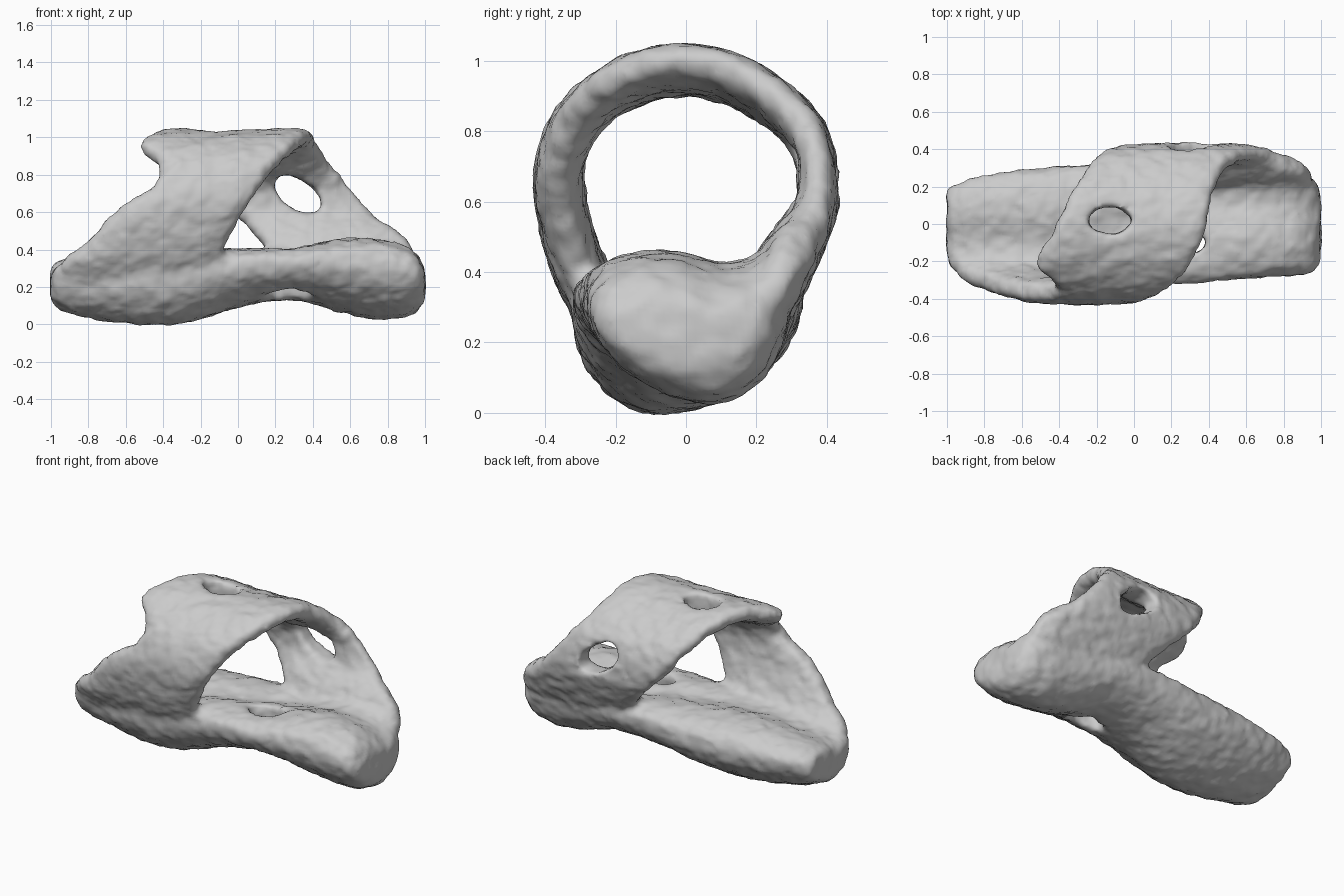
import bpy, bmesh, math
from mathutils import Matrix

if "Cube" in bpy.data.objects:
    bpy.data.objects.remove(bpy.data.objects["Cube"])


def add_object(name, bm):
    bmesh.ops.recalc_face_normals(bm, faces=bm.faces)
    mesh = bpy.data.meshes.new(name)
    bm.to_mesh(mesh)
    bm.free()
    ob = bpy.data.objects.new(name, mesh)
    bpy.context.collection.objects.link(ob)
    return ob


def loft(bm, rings):
    rows = [[bm.verts.new(p) for p in r] for r in rings]
    n = len(rows[0])
    for a, b in zip(rows, rows[1:]):
        for i in range(n):
            j = (i + 1) % n
            bm.faces.new((a[i], a[j], b[j], b[i]))
    bm.faces.new(rows[0])
    bm.faces.new(rows[-1])


def smooth_path(pts, steps=4):
    # Catmull-Rom interpolation of any number of columns
    out = []
    for i in range(len(pts) - 1):
        p = [pts[max(0, min(len(pts) - 1, i + k))] for k in (-1, 0, 1, 2)]
        for s in range(steps):
            t = s / steps
            out.append([0.5 * (2 * b + (c - a) * t + (2*a - 5*b + 4*c - d) * t**2
                               + (3*b - a - 3*c + d) * t**3) for a, b, c, d in zip(*p)])
    return out + [list(pts[-1])]


def spow(v, e):
    return math.copysign(abs(v) ** e, v)


# Solid base bar: x, y min, y max, z bottom, z top
sections = [(-1.0, -.15, .18, .15, .29), (-.97, -.24, .21, .09, .34),
            (-.8, -.28, .26, .035, .38), (-.5, -.32, .30, -.005, .41),
            (-.25, -.32, .32, .015, .41), (0, -.32, .33, .09, .415),
            (.3, -.32, .33, .13, .42), (.6, -.29, .31, .05, .465),
            (.8, -.28, .29, .025, .45), (.93, -.27, .26, .05, .40),
            (.985, -.23, .21, .1, .33), (1.0, -.16, .15, .16, .29)]
rings = []
for x, y0, y1, z0, z1 in smooth_path(sections):
    split = z0 + (z1 - z0) * .66
    side = max(-1, min(1, x / .3))
    ring = []
    for k in range(48):
        a = math.tau * k / 48
        c, s = math.cos(a), math.sin(a)
        y = (y0 + y1) / 2 + (y1 - y0) / 2 * spow(c, .75 if s > 0 else 1.12)
        if s > 0:
            # shallow channel along the top, beside the foot of the band
            z = split + (z1 - split) * spow(s, .7) - .04 * s * math.exp(-((y - .1 * side) / .1) ** 2)
        else:
            # keel leans toward the side where the band is attached
            z = split + (split - z0) * spow(s, 1.1)
            y += .055 * side * s * s
        ring.append((x, y, z))
    rings.append(ring)
bm = bmesh.new()
loft(bm, rings)

# Slanted band over the base: y, z, left edge x, right edge x, half thickness
band = [(-.18, .22, -.88, -.15, .06), (-.255, .32, -.95, -.11, .075),
        (-.315, .44, -.81, -.06, .075), (-.36, .62, -.64, .04, .07),
        (-.35, .75, -.44, .13, .068), (-.295, .86, -.43, .22, .068),
        (-.2, .94, -.53, .31, .068), (-.05, .99, -.44, .38, .07),
        (.1, .975, -.37, .41, .068), (.23, .91, -.29, .45, .066),
        (.335, .81, -.21, .53, .062), (.375, .69, -.13, .63, .058),
        (.365, .57, 0, .74, .063), (.3, .455, .11, .9, .08),
        (.24, .34, .2, .95, .08), (.17, .24, .25, .88, .06)]
path = smooth_path(band)
rings = []
for i, (y, z, xl, xr, half) in enumerate(path):
    a, b = path[max(i - 1, 0)], path[min(i + 1, len(path) - 1)]
    ty, tz = b[0] - a[0], b[1] - a[1]
    length = math.hypot(ty, tz)
    ny, nz = -tz / length, ty / length
    ring = []
    for k in range(24):
        t = math.tau * k / 24
        u, h = spow(math.cos(t), .8), half * spow(math.sin(t), .55)
        # slight saddle across the crown
        h += .04 * max(nz, 0) ** 2 * (u * u - .6)
        ring.append(((xl + xr) / 2 + (xr - xl) / 2 * u, y + ny * h, z + nz * h))
    rings.append(ring)
loft(bm, rings)
body = add_object("splint_body", bm)


# Oval cutters for the openings
def oval_cutter(name, matrix, rx, ry, depth):
    bm = bmesh.new()
    bmesh.ops.create_cone(bm, cap_ends=True, segments=32, radius1=1, radius2=1, depth=depth)
    bmesh.ops.scale(bm, vec=(rx, ry, 1), verts=bm.verts)
    bmesh.ops.transform(bm, matrix=matrix, verts=bm.verts)
    ob = add_object(name, bm)
    ob.hide_render = True
    ob.hide_set(True)
    return ob


cutters = [
    oval_cutter("top_hole_cutter", Matrix.Translation((-.13, .02, 1)), .115, .075, .4),
    oval_cutter("back_hole_cutter", Matrix.Translation((.32, .37, .695))
                @ Matrix.Rotation(math.radians(33), 4, 'Y')
                @ Matrix.Rotation(math.pi / 2, 4, 'X'), .145, .08, .3),
    oval_cutter("base_hole_cutter", Matrix.Translation((.27, -.1, .2)), .12, .065, .8)]


def fuse():
    m = body.modifiers.new("fuse", 'REMESH')
    m.mode = 'VOXEL'
    m.voxel_size = .018
    m.use_smooth_shade = True


# Fuse, pierce, fuse again, then soften and roughen
fuse()
for c in cutters:
    m = body.modifiers.new("pierce", 'BOOLEAN')
    m.operation = 'DIFFERENCE'
    m.solver = 'EXACT'
    m.object = c
fuse()
m = body.modifiers.new("soften", 'SMOOTH')
m.factor = .5
m.iterations = 10
tex = bpy.data.textures.new("rough_surface", 'CLOUDS')
tex.noise_scale = .07
m = body.modifiers.new("roughen", 'DISPLACE')
m.texture = tex
m.strength = .022
m.mid_level = .45
